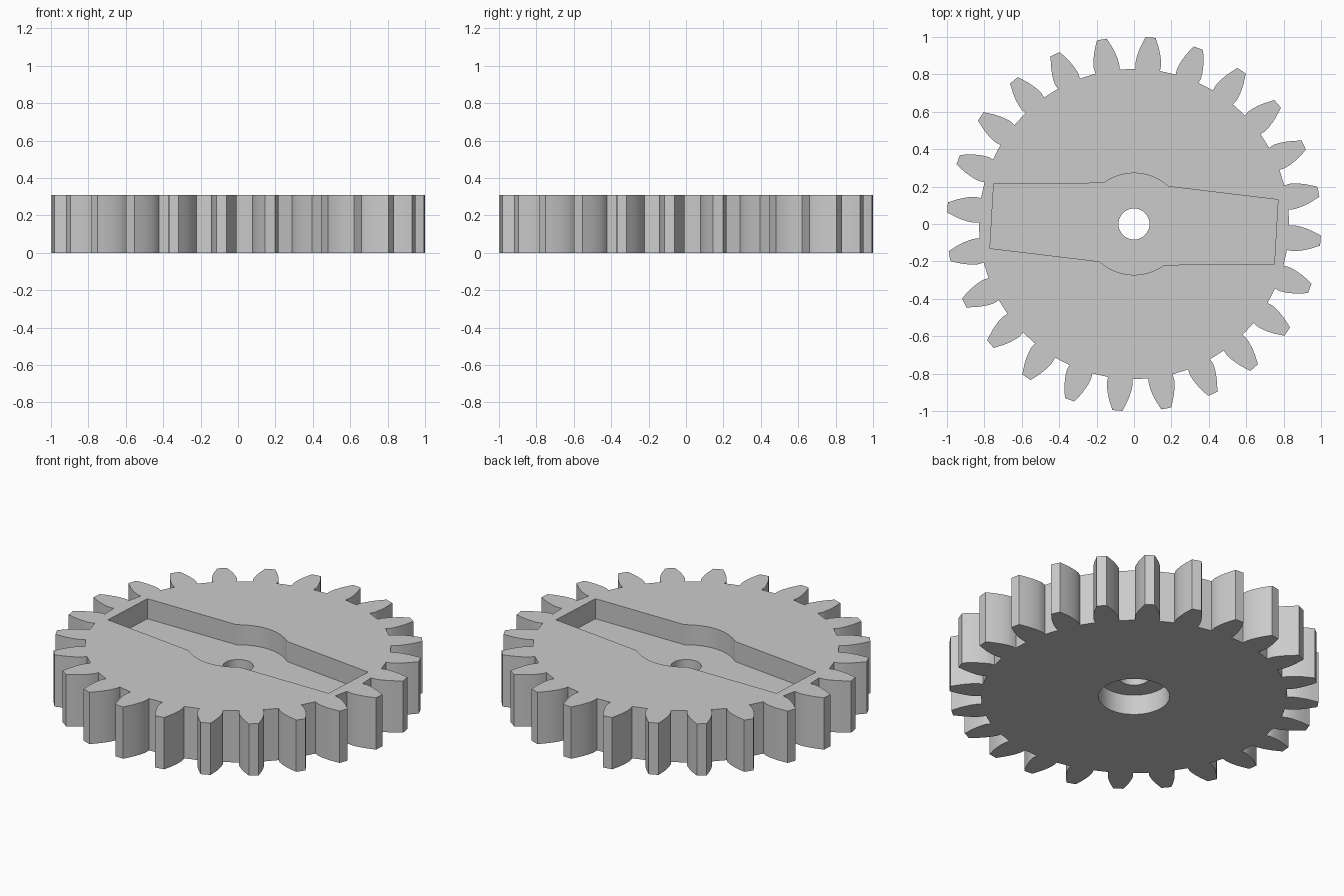
import bpy, bmesh, math

if "Cube" in bpy.data.objects:
    bpy.data.objects.remove(bpy.data.objects["Cube"])

THICK = 0.31
POCKET_DEPTH = 0.12
BORE_DEPTH = 0.12
TEETH = 24
FIRST_TOOTH = math.radians(84.9)

grey = bpy.data.materials.new("light grey")
grey.diffuse_color = (0.6, 0.6, 0.6, 1)
grey.use_nodes = True
grey.node_tree.nodes["Principled BSDF"].inputs["Base Color"].default_value = grey.diffuse_color


def prism(name, points, z0, z1):
    """Extrude a counter-clockwise outline between two heights."""
    bm = bmesh.new()
    face = bm.faces.new([bm.verts.new((x, y, z0)) for x, y in points])
    top = bmesh.ops.extrude_face_region(bm, geom=[face])
    verts = [v for v in top["geom"] if isinstance(v, bmesh.types.BMVert)]
    bmesh.ops.translate(bm, verts=verts, vec=(0, 0, z1 - z0))
    bmesh.ops.recalc_face_normals(bm, faces=bm.faces[:])
    mesh = bpy.data.meshes.new(name)
    bm.to_mesh(mesh)
    bm.free()
    obj = bpy.data.objects.new(name, mesh)
    bpy.context.collection.objects.link(obj)
    mesh.materials.append(grey)
    return obj


def arc(r, a0, a1, n):
    return [(r * math.cos(a0 + (a1 - a0) * i / n),
             r * math.sin(a0 + (a1 - a0) * i / n)) for i in range(n + 1)]


# Toothed outline: (distance along tooth axis, half width) repeated round the rim
flank = [(0.827, 0.065), (0.855, 0.069), (0.885, 0.066), (0.915, 0.059),
         (0.945, 0.050), (0.975, 0.038), (1.001, 0.027)]
tooth = [(r, -w) for r, w in flank] + [(r, w) for r, w in reversed(flank)]
outline = []
for k in range(TEETH):
    a = FIRST_TOOTH + k * math.tau / TEETH
    c, s = math.cos(a), math.sin(a)
    outline += [(r * c - w * s, r * s + w * c) for r, w in tooth]
gear = prism("gear", outline, 0, THICK)

# Lever-shaped pocket: half an outline, turned half way round for the rest
half = [(0.75, -0.215), (0.77, 0.13)]
half += arc(0.272, math.atan2(0.198, 0.182), math.atan2(0.218, -0.162), 16)
pocket = half + [(-x, -y) for x, y in half]

# Cutters: pocket above, wide bore below, small through hole
cutters = [
    prism("pocket_cutter", pocket, THICK - POCKET_DEPTH, THICK + 0.1),
    prism("bore_cutter", arc(0.193, 0, math.tau, 48)[:-1], -0.1, BORE_DEPTH),
    prism("hole_cutter", arc(0.083, 0, math.tau, 40)[:-1], -0.2, THICK + 0.2),
]
bpy.context.view_layer.objects.active = gear
for cutter in cutters:
    mod = gear.modifiers.new(cutter.name, 'BOOLEAN')
    mod.operation = 'DIFFERENCE'
    mod.solver = 'EXACT'
    mod.object = cutter
    bpy.ops.object.modifier_apply(modifier=mod.name)
for cutter in cutters:
    bpy.data.objects.remove(cutter)

# Smooth flanks and bores, crisp edges
bpy.ops.object.select_all(action='DESELECT')
gear.select_set(True)
bpy.ops.object.shade_smooth_by_angle(angle=math.radians(25))
